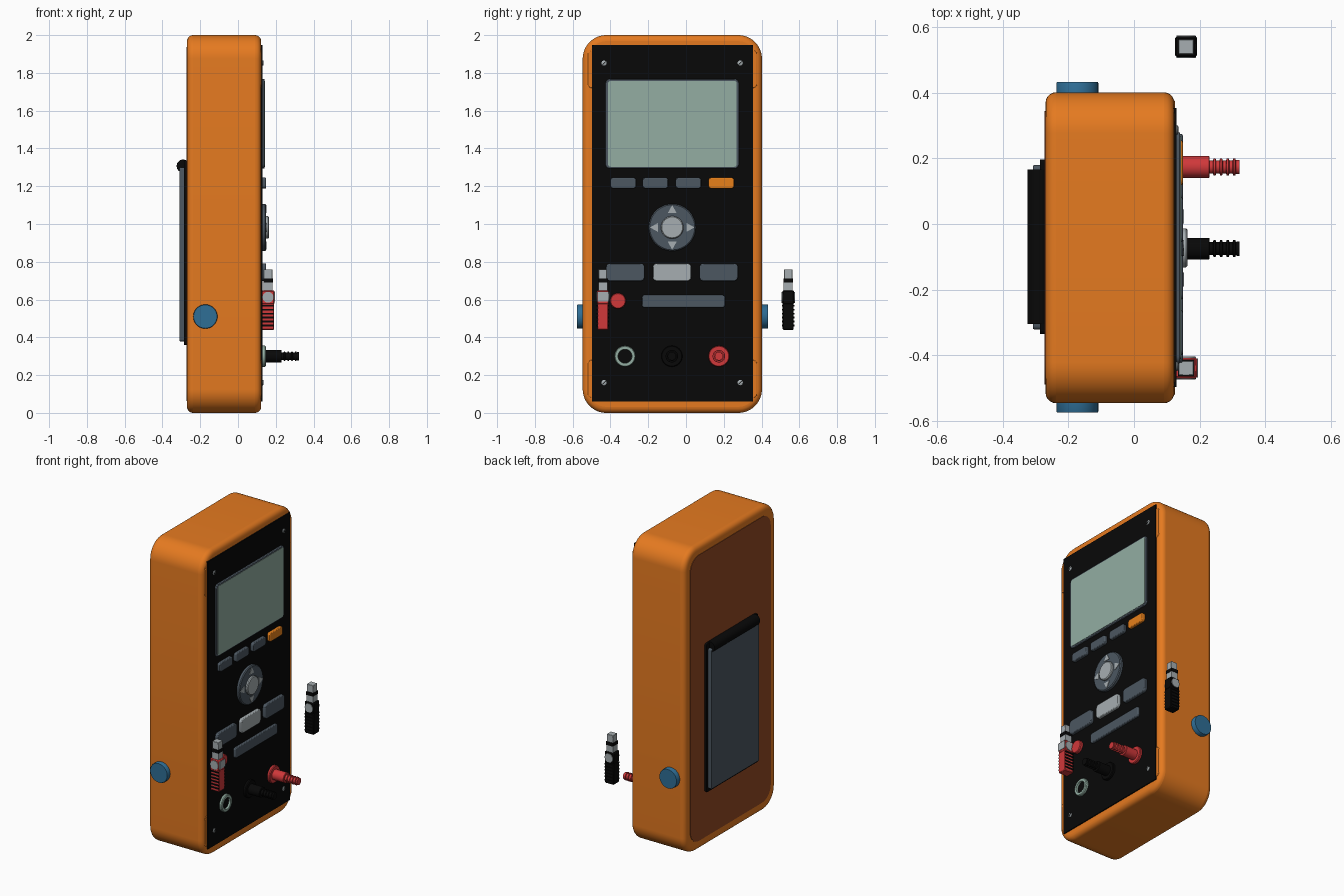
import bpy, bmesh, math
from mathutils import Matrix, Vector

if "Cube" in bpy.data.objects:
    bpy.data.objects.remove(bpy.data.objects["Cube"])


def material(name, r, g, b):
    lin = [((c / 255 + 0.055) / 1.055) ** 2.4 if c > 10 else c / 255 / 12.92 for c in (r, g, b)]
    m = bpy.data.materials.new(name)
    m.diffuse_color = (*lin, 1)
    m.use_nodes = True
    m.node_tree.nodes["Principled BSDF"].inputs["Base Color"].default_value = m.diffuse_color
    return m


ORANGE = material("orange", 229, 122, 32)
KEY_ORANGE = material("key orange", 245, 136, 28)
BLACK = material("black", 8, 8, 8)
SLATE = material("slate", 76, 87, 97)
GREY = material("light grey", 166, 174, 177)
SAGE = material("sage", 147, 174, 162)
RED = material("red", 208, 56, 58)
BLUE = material("blue", 47, 110, 150)
BROWN = material("brown", 148, 73, 36)


def finish(bm, name, mat, bevel=0, segs=2):
    bmesh.ops.recalc_face_normals(bm, faces=bm.faces)
    me = bpy.data.meshes.new(name)
    bm.to_mesh(me)
    bm.free()
    me.materials.append(mat)
    me.shade_smooth()
    me.set_sharp_from_angle(angle=math.radians(35))
    ob = bpy.data.objects.new(name, me)
    bpy.context.collection.objects.link(ob)
    if bevel:
        mod = ob.modifiers.new("bevel", "BEVEL")
        mod.width, mod.segments = bevel, segs
        mod.limit_method, mod.angle_limit = "ANGLE", math.radians(40)
    return ob


def prism(name, mat, pts, x0, x1, bevel=0, segs=2):
    """Extrude a y-z outline from x0 to x1."""
    bm = bmesh.new()
    f = bm.faces.new([bm.verts.new((x0, y, z)) for y, z in pts])
    ext = bmesh.ops.extrude_face_region(bm, geom=[f])
    for v in ext["geom"]:
        if isinstance(v, bmesh.types.BMVert):
            v.co.x = x1
    return finish(bm, name, mat, bevel, segs)


def slab(name, mat, x, y, z, radius=0.0, bevel=0, segs=2, n=6):
    """Rounded rectangle in the y-z plane with thickness along x."""
    if radius == 0:
        pts = [(y[0], z[0]), (y[1], z[0]), (y[1], z[1]), (y[0], z[1])]
    else:
        pts = []
        corners = [(y[1] - radius, z[1] - radius), (y[0] + radius, z[1] - radius),
                   (y[0] + radius, z[0] + radius), (y[1] - radius, z[0] + radius)]
        for k, (cy, cz) in enumerate(corners):
            for i in range(n + 1):
                a = math.pi / 2 * (k + i / n)
                pts.append((cy + radius * math.cos(a), cz + radius * math.sin(a)))
    return prism(name, mat, pts, x[0], x[1], bevel, segs)


def lathe(name, mat, centre, profile, axis="X", n=32):
    """Turn (distance, radius) points round an axis through centre."""
    bm = bmesh.new()
    rings = []
    for d, r in profile:
        rings.append([bm.verts.new((d, r * math.cos(2 * math.pi * i / n), r * math.sin(2 * math.pi * i / n)))
                      for i in range(n)])
    for a, b in zip(rings, rings[1:]):
        for i in range(n):
            bm.faces.new((a[i], a[(i + 1) % n], b[(i + 1) % n], b[i]))
    bm.faces.new(rings[0])
    bm.faces.new(rings[-1])
    rot = Matrix.Rotation(math.pi / 2, 4, "Z") if axis == "Y" else Matrix()
    bmesh.ops.transform(bm, matrix=Matrix.Translation(Vector(centre)) @ rot, verts=bm.verts)
    return finish(bm, name, mat)


# Case, with the control face towards +x
slab("case", ORANGE, (-0.27, 0.123), (-0.547, 0.402), (0, 2), 0.125, 0.032, 5, 12)
slab("front_panel", BLACK, (0.11, 0.130), (-0.498, 0.354), (0.06, 1.947))
slab("back_panel", BROWN, (-0.273, -0.26), (-0.490, 0.345), (0.062, 1.938), 0.09, n=8)
for y in (-0.498, 0.353):
    for z in (0.18, 1.82):
        slab("corner_pad", ORANGE, (0.10, 0.125), (y - 0.024, y + 0.024), (z - 0.1, z + 0.1), 0.023, 0.003)

# Panel screws with a slot
for y in (-0.434, 0.287):
    for z in (0.16, 1.852):
        lathe("screw", GREY, (0, y, z), [(0.125, 0.014), (0.133, 0.014), (0.135, 0.011)], n=16)
        prism("screw_slot", BLACK, [(y - 0.010, z - 0.007), (y - 0.007, z - 0.010),
                                    (y + 0.010, z + 0.007), (y + 0.007, z + 0.010)], 0.13, 0.136)

# Screen
slab("screen_bezel", SLATE, (0.125, 0.141), (-0.426, 0.28), (1.293, 1.768), 0.025, 0.004)
slab("screen", SAGE, (0.135, 0.143), (-0.412, 0.268), (1.303, 1.757), 0.012)

# Small key row
for i, y in enumerate((-0.332, -0.162, 0.013, 0.187)):
    slab("soft_key", KEY_ORANGE if i == 3 else SLATE, (0.125, 0.149), (y - 0.068, y + 0.068),
         (1.188, 1.246), 0.016, 0.005)

# Direction pad with four arrows
PY, PZ = -0.073, 0.982
lathe("direction_pad", SLATE, (0, PY, PZ), [(0.125, 0.125), (0.144, 0.125), (0.149, 0.119)], n=48)
lathe("centre_button", GREY, (0, PY, PZ), [(0.14, 0.060), (0.158, 0.060), (0.163, 0.055)], n=40)
for k in range(4):
    c, s = round(math.cos(k * math.pi / 2)), round(math.sin(k * math.pi / 2))
    tri = [(0.118, 0), (0.075, 0.024), (0.075, -0.024)]
    prism("pad_arrow", GREY, [(PY + u * c - v * s, PZ + u * s + v * c) for u, v in tri], 0.146, 0.152)

# Large key row, long bar key and round red key
for y, m in ((-0.321, SLATE), (-0.074, GREY), (0.173, SLATE)):
    slab("large_key", m, (0.125, 0.149), (y - 0.102, y + 0.102), (0.698, 0.792), 0.022, 0.005)
slab("bar_key", SLATE, (0.125, 0.145), (-0.234, 0.207), (0.557, 0.624), 0.016, 0.005)
lathe("red_key", RED, (0, -0.360, 0.593), [(0.125, 0.042), (0.145, 0.042), (0.15, 0.038)])

# Sockets: one empty, two with ribbed plugs
JZ = 0.30
lathe("empty_socket_ring", SAGE, (0, -0.323, JZ),
      [(0.125, 0.056), (0.142, 0.056), (0.147, 0.052), (0.147, 0.037), (0.132, 0.036)])
lathe("empty_socket_hole", BLACK, (0, -0.323, JZ), [(0.125, 0.037), (0.134, 0.037)])
for y, m in ((-0.075, BLACK), (0.174, RED)):
    lathe("socket_ring", m, (0, y, JZ), [(0.125, 0.056), (0.142, 0.056), (0.147, 0.052)])
    prof = [(0.14, 0.033), (0.229, 0.033), (0.231, 0.031), (0.231, 0.020)]
    for i in range(4):
        x = 0.241 + i * 0.02
        prof += [(x, 0.020), (x + 0.002, 0.026), (x + 0.008, 0.026), (x + 0.010, 0.020)]
    prof += [(0.314, 0.022), (0.322, 0.022)]
    lathe("plug", m, (0, y, JZ), prof)

# Side knobs
lathe("left_knob", BLUE, (-0.173, 0, 0.51), [(-0.53, 0.064), (-0.572, 0.064), (-0.576, 0.062)], "Y", 40)
lathe("right_knob", BLUE, (-0.173, 0, 0.51), [(0.38, 0.064), (0.430, 0.064), (0.434, 0.062)], "Y", 40)


# Test clips standing beside the panel
def clip(name, y, m):
    cx = 0.159

    def block(part, mat, hx, hy, z0, z1, bevel=0.0, dx=0):
        slab(name + part, mat, (cx + dx - hx, cx + dx + hx), (y - hy, y + hy), (z0, z1), 0, bevel, 1)

    block("_tip", GREY, 0.023, 0.022, 0.70, 0.76, 0.002)
    block("_band", BLACK, 0.025, 0.026, 0.690, 0.712)
    block("_neck", GREY, 0.023, 0.024, 0.64, 0.69)
    block("_head", m, 0.034, 0.031, 0.575, 0.648, 0.005)
    block("_grip", m, 0.032, 0.029, 0.44, 0.58, 0.004)
    for i in range(6):
        z = 0.458 + i * 0.021
        block("_rib", BLACK, 0.030, 0.033, z, z + 0.009)
    lathe(name + "_pivot", GREY, (cx, y, 0.612), [(-0.035, 0.029), (0.035, 0.029)], "Y", 24)
    if m is RED:
        block("_jaw_plate", GREY, 0.004, 0.029, 0.59, 0.64, 0, 0.033)


clip("red_clip", -0.440, RED)
clip("black_clip", 0.541, BLACK)

# Folding stand on the back
slab("stand_recess", BLACK, (-0.287, -0.265), (-0.336, 0.197), (0.36, 1.335), 0.012)
slab("stand_leg", SLATE, (-0.309, -0.28), (-0.322, 0.18), (0.378, 1.30), 0.012, 0.005)
lathe("stand_hinge", BLACK, (-0.291, 0, 1.307), [(-0.305, 0.034), (0.167, 0.034)], "Y", 28)
